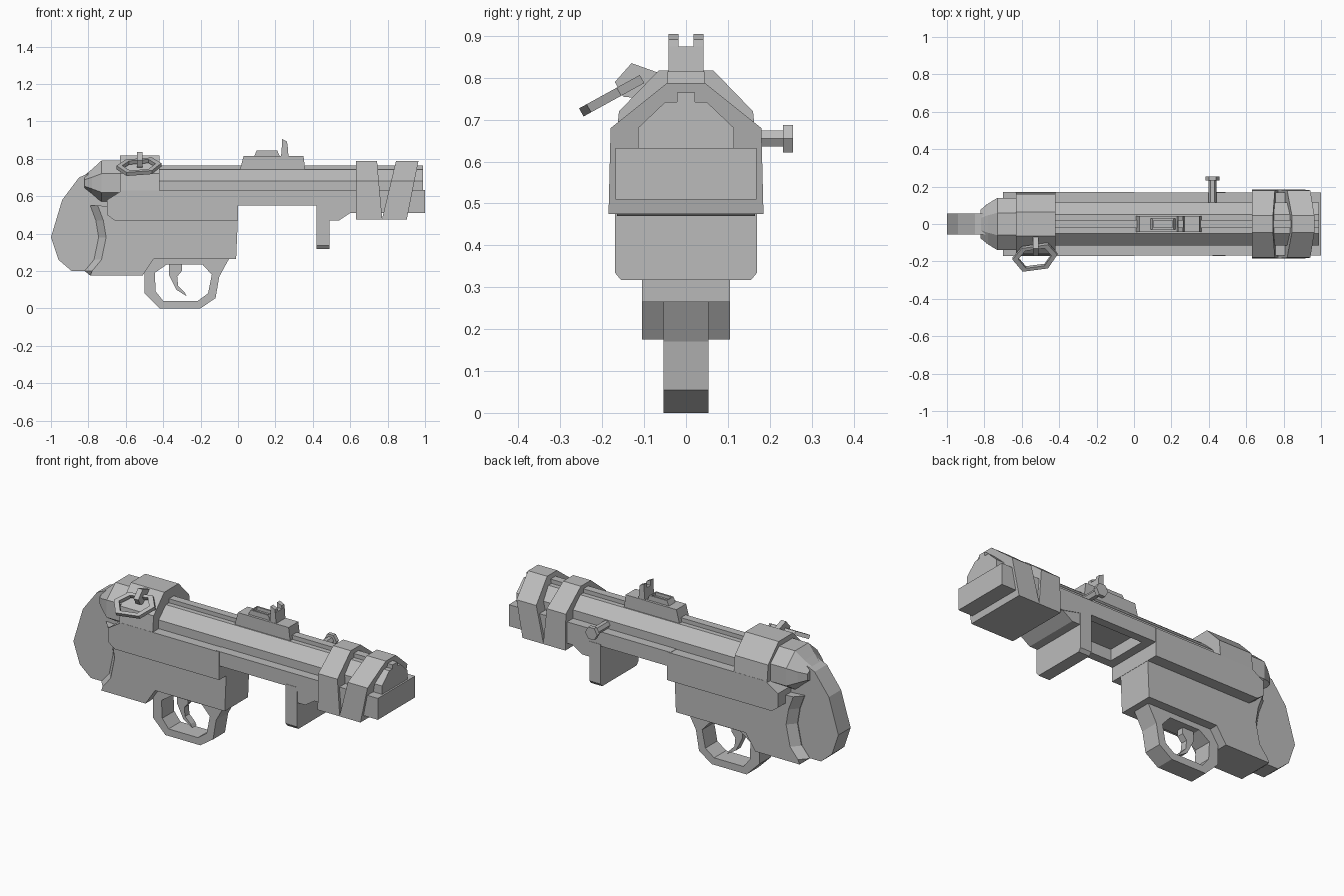
import bpy, bmesh, math
from mathutils import Vector

cube = bpy.data.objects.get("Cube")
if cube:
    bpy.data.objects.remove(cube)

grey = bpy.data.materials.new("plain_grey")
grey.use_nodes = True
grey.diffuse_color = (0.5, 0.5, 0.5, 1)
grey.node_tree.nodes["Principled BSDF"].inputs["Base Color"].default_value = (0.5, 0.5, 0.5, 1)


def loft(name, rings, closed=False):
    """Skin matching rings of points; cap the ends unless the loop is closed."""
    bm = bmesh.new()
    vs = [[bm.verts.new(p) for p in ring] for ring in rings]
    n = len(rings[0])
    pairs = list(zip(vs, vs[1:])) + ([(vs[-1], vs[0])] if closed else [])
    for a, b in pairs:
        for i in range(n):
            j = (i + 1) % n
            bm.faces.new((a[i], a[j], b[j], b[i]))
    if not closed:
        bm.faces.new(vs[0])
        bm.faces.new(vs[-1])
    bmesh.ops.recalc_face_normals(bm, faces=bm.faces)
    mesh = bpy.data.meshes.new(name)
    bm.to_mesh(mesh)
    bm.free()
    mesh.materials.append(grey)
    ob = bpy.data.objects.new(name, mesh)
    bpy.context.scene.collection.objects.link(ob)
    return ob


def plate(name, outline, half, y=0):
    """Side outline (x, z) given thickness along y."""
    return loft(name, [[(x, y + s * half, z) for x, z in outline] for s in (-1, 1)])


def box(name, x0, x1, y0, y1, z0, z1):
    return plate(name, [(x0, z0), (x1, z0), (x1, z1), (x0, z1)], (y1 - y0) / 2, (y0 + y1) / 2)


def mirrored(half):
    return half + [(-y, z) for y, z in reversed(half)]


def along_x(name, half, x0, x1):
    """Symmetric (y, z) section run from x0 to x1; ends may depend on height."""
    sec = mirrored(half)
    f = lambda e, z: e(z) if callable(e) else e
    return loft(name, [[(f(e, z), y, z) for y, z in sec] for e in (x0, x1)])


def cut(ob, cutter):
    mod = ob.modifiers.new("cut", "BOOLEAN")
    mod.operation, mod.solver, mod.object = "DIFFERENCE", "EXACT", cutter
    cutter.hide_render = True
    cutter.hide_viewport = True
    cutter.display_type = "WIRE"


# Rounded butt plate
plate("butt", [(-1, .38), (-.96, .26), (-.89, .20), (-.79, .20), (-.68, .27), (-.66, .45),
               (-.70, .60), (-.78, .73), (-.85, .70), (-.94, .58)], .055)

# Grip body with a hollow, bevelled rear edge
front = [(-.79, .175), (-.51, .175), (-.45, .265), (-.01, .265), (0, .50)]
rear = [(-.75, .55), (-.72, .47), (-.705, .38), (-.73, .26), (-.78, .20)]
outer = front + rear
inner = front + [(x - .04, z) for x, z in rear]
loft("grip_body", [[(x, y, z) for x, z in o] for y, o in
                   ((-.105, outer), (-.06, inner), (.06, inner), (.105, outer))])

# Receiver and fore stock, with a well open underneath
plate("receiver", [(-.66, .47), (0, .47), (0, .63), (-.62, .63), (-.70, .58), (-.70, .50)], .17)
stock = plate("fore_stock", [(-.02, .55), (.42, .55), (.60, .51), (1, .51), (1, .632), (-.02, .632)], .168)
cut(stock, box("well_cutter", .05, .38, -.12, .12, .5, .615))

# Hooked block in front of the well
along_x("front_hook", [(.155, .317), (.17, .335), (.17, .56)], .42, .49)
plate("hook_brace", [(.48, .47), (.54, .47), (.60, .51), (.64, .51), (.64, .56), (.48, .56)], .165)

# Barrel and rib
along_x("barrel", [(.115, .62), (.115, .68), (.05, .742)], -.65, .99)
box("barrel_rib", -.45, .99, -.022, .022, .72, .765)

# Rear collar and stepped end cap
along_x("rear_collar", [(.17, .62), (.16, .72), (.065, .818)], -.63, -.42)
cap = mirrored([(.06, .57), (.14, .62), (.14, .72), (.06, .79)])
loft("end_cap", [[(x, y * s, .67 + (z - .67) * t) for y, z in cap]
                 for x, s, t in ((-.82, .55, .35), (-.78, .78, .62), (-.73, 1, 1), (-.62, 1, 1))])

# Two barrel bands, the forward one leaning
band = [(.185, .475), (.18, .68), (.045, .788)]
along_x("rear_band", band, .632, lambda z: .743 + (.79 - z) * .09)
along_x("muzzle_band", band, lambda z: .845 - max(0, .79 - z) * .24,
        lambda z: .965 - max(0, .79 - z) * .2)

# Sight base and notched blade
plate("sight_base", [(.01, .74), (.36, .74), (.35, .815), (.03, .815)], .044)
block = plate("sight_block", [(.08, .80), (.23, .80), (.21, .843), (.10, .843)], .03)
cut(block, box("slot_cutter", .105, .205, -.02, .02, .825, .9))
plate("sight_foot", [(.23, .81), (.27, .81), (.265, .875), (.235, .875)], .042)
for side, y in (("left", .03), ("right", -.03)):
    plate("sight_ear_" + side, [(.235, .87), (.265, .87), (.262, .892), (.235, .905)], .012, y)

# Trigger guard and trigger
ring_out = [(-.50, .22), (-.50, .08), (-.42, 0), (-.20, 0), (-.12, .055), (-.10, .17), (-.045, .27), (-.47, .27)]
ring_in = [(-.445, .19), (-.44, .09), (-.40, .04), (-.215, .04), (-.16, .08), (-.14, .18), (-.19, .235), (-.38, .235)]
loft("trigger_guard", [[(x, y, z) for x, z in o] for o, y in
                       ((ring_out, -.054), (ring_out, .054), (ring_in, .054), (ring_in, -.054))], True)
plate("trigger", [(-.37, .25), (-.37, .18), (-.33, .10), (-.275, .065), (-.285, .085),
                  (-.32, .12), (-.325, .17), (-.30, .20), (-.30, .25)], .02)

# Side bolt handle
def rod(name, r, y0, y1, n=6):
    loft(name, [[(.42 + r * math.cos(k * math.tau / n), y, .655 + r * math.sin(k * math.tau / n))
                 for k in range(n)] for y in (y0, y1)])


rod("bolt_stem", .022, .10, .235)
rod("bolt_knob", .038, .232, .255)

# Sling loop hung from a small bracket
plate_pts = [(-.06, .81), (-.13, .835), (-.17, .79), (-.15, .755), (-.10, .75)]
loft("sling_bracket", [[(x, y, z) for y, z in plate_pts] for x in (-.54, -.51)])
loop = [(-.65, -.185), (-.595, -.25), (-.46, -.232), (-.41, -.16), (-.46, -.105), (-.60, -.125)]
centre = Vector((-.53, -.178, .757))
lift = Vector((0, -.5, .87)) * .011


def loop_ring(scale, side):
    pts = [centre + Vector(((x - centre.x) * scale, (y - centre.y) * scale,
                            (y - centre.y) * scale * .55)) for x, y in loop]
    return [p + lift * side for p in pts]


loft("sling_loop", [loop_ring(s, d) for s, d in ((1, -1), (1, 1), (.74, 1), (.74, -1))], True)
